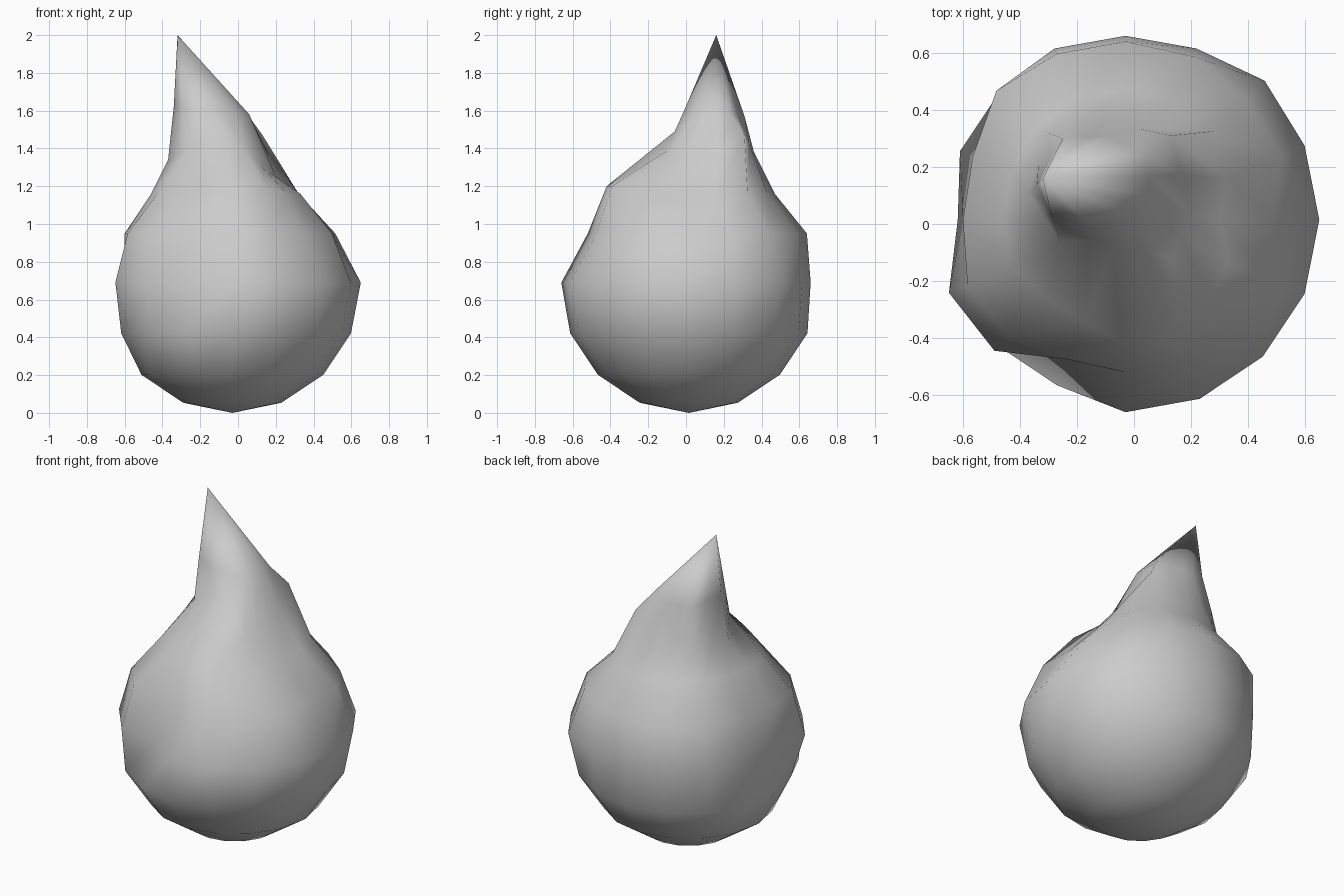
import bpy, bmesh
from math import sin, cos, pi

if "Cube" in bpy.data.objects:
    bpy.data.objects.remove(bpy.data.objects["Cube"])

SEG, RAD = 16, 0.68
CX, CY = -0.03, 0.015


def point(k, r, z):
    a = 2 * pi * k / SEG
    return (CX + r * cos(a), CY + r * sin(a), z)


def doubled(guide):
    """Ring of guide points with a midpoint after each one."""
    ring = []
    for i, p in enumerate(guide):
        q = guide[(i + 1) % len(guide)]
        ring += [p, tuple((a + b) / 2 for a, b in zip(p, q))]
    return ring


# Round lower body: regular sphere rings, a little flat on the left
rings = []
for j in (1, 2, 3):
    t = pi * j / 8
    rings.append([point(k, RAD * sin(t) - (0.04 if j == 3 and k in (8, 9) else 0),
                        RAD * (1 - cos(t)) + 0.002) for k in range(SEG)])

# Dented middle and shoulders: radius per angle, counter-clockwise from +x
dented = [
    (0.69, [.68, .68, .69, .65, .645, .65, .64, .58, .57, .67, .65, .53, .675, .68, .68, .68]),
    (0.95, [.52, .59, .60, .62, .625, .63, .64, .58, .57, .60, .58, .53, .535, .53, .54, .57]),
    (1.16, [.33, .38, .44, .45, .455, .46, .45, .43, .43, .43, .39, .38, .435, .44, .41, .39]),
]
for z, radii in dented:
    rings.append([point(k, r, z) for k, r in enumerate(radii)])
for k in (11, 12, 13):                      # raised front shoulder
    x, y, z = rings[-1][k]
    rings[-1][k] = (x, y, 1.20)

# Lopsided neck, then the narrower ring under the tip
rings.append(doubled([
    (.20, .03, 1.25), (.13, .31, 1.47), (-.10, .36, 1.38), (-.30, .32, 1.37),
    (-.37, .11, 1.34), (-.26, -.06, 1.40), (-.06, -.06, 1.49), (.13, -.12, 1.30)]))
rings.append(doubled([
    (.06, .10, 1.58), (.05, .24, 1.58), (-.10, .31, 1.57), (-.25, .30, 1.58),
    (-.34, .14, 1.62), (-.29, .03, 1.62), (-.15, -.01, 1.60), (.0, .03, 1.57)]))

# Skin the rings and close them with the bottom and the leaning tip
bm = bmesh.new()
loops = [[bm.verts.new(c) for c in ring] for ring in rings]
bottom = bm.verts.new((CX, CY, 0))
tip = bm.verts.new((-0.32, 0.16, 2.0))
for k in range(SEG):
    n = (k + 1) % SEG
    bm.faces.new((bottom, loops[0][n], loops[0][k]))
    bm.faces.new((loops[-1][k], loops[-1][n], tip))
    for lo, hi in zip(loops, loops[1:]):
        bm.faces.new((lo[k], lo[n], hi[n], hi[k]))
bmesh.ops.recalc_face_normals(bm, faces=bm.faces)
for f in bm.faces:
    f.smooth = True

mesh = bpy.data.meshes.new("flame_drop")
bm.to_mesh(mesh)
bm.free()
bpy.context.collection.objects.link(bpy.data.objects.new("flame_drop", mesh))
